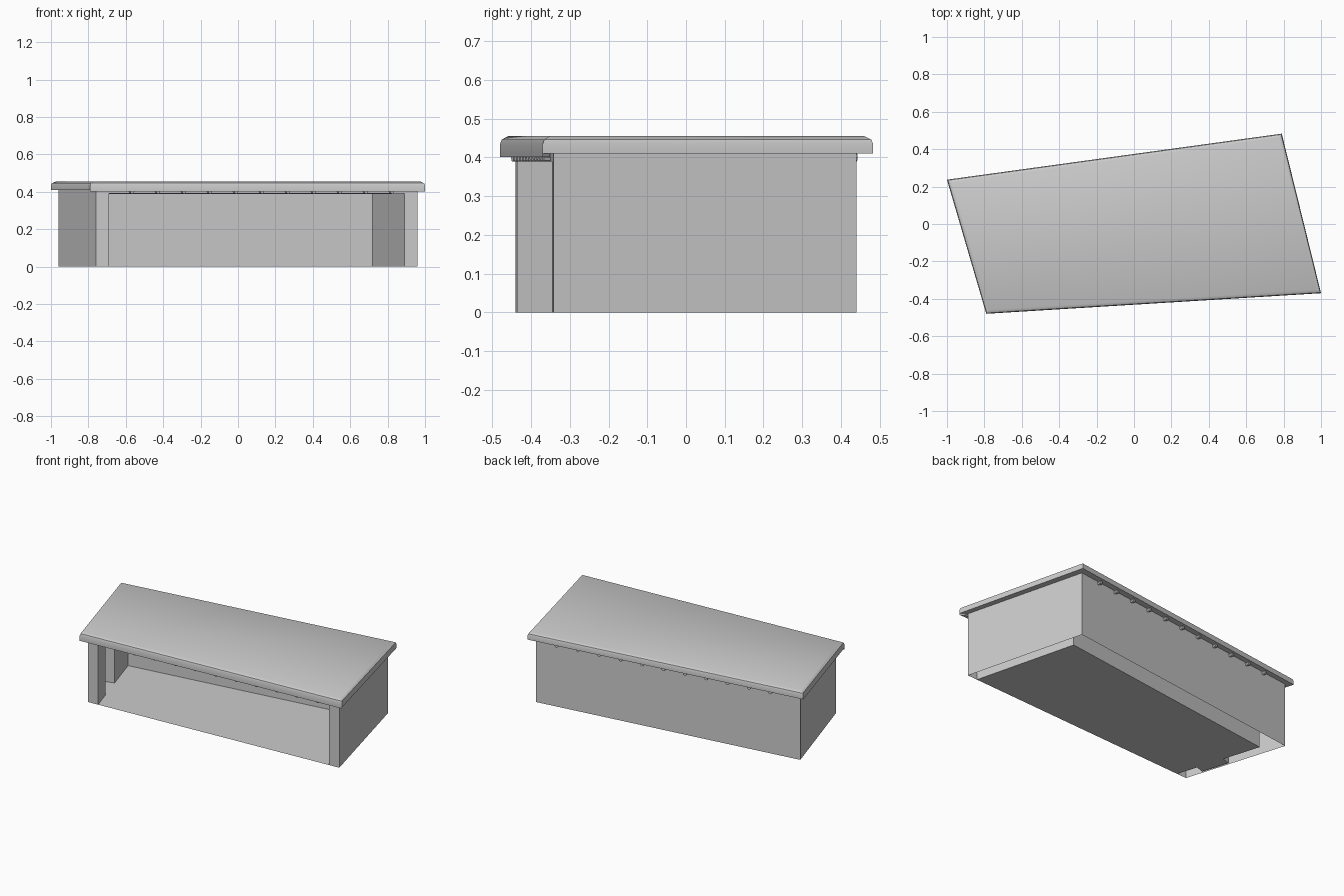
import bpy, bmesh, math
from mathutils import Vector

cube = bpy.data.objects.get("Cube")
if cube:
    bpy.data.objects.remove(cube, do_unlink=True)

grey = bpy.data.materials.new("plain grey")
grey.use_nodes = True
COLOUR = (0.6, 0.6, 0.6, 1)
grey.diffuse_color = COLOUR
grey.node_tree.nodes["Principled BSDF"].inputs["Base Color"].default_value = COLOUR


def finish(name, bm, recalc=True):
    if recalc:
        bmesh.ops.recalc_face_normals(bm, faces=bm.faces)
    mesh = bpy.data.meshes.new(name)
    bm.to_mesh(mesh)
    bm.free()
    mesh.materials.append(grey)
    obj = bpy.data.objects.new(name, mesh)
    bpy.context.collection.objects.link(obj)
    return obj


def loft(name, rings, bottom=True, top=True):
    """Join stacked counter-clockwise rings of points with quads and optional caps."""
    bm = bmesh.new()
    loops = [[bm.verts.new(p) for p in ring] for ring in rings]
    n = len(loops[0])
    for low, high in zip(loops, loops[1:]):
        for i in range(n):
            j = (i + 1) % n
            bm.faces.new((low[i], low[j], high[j], high[i]))
    if bottom:
        bm.faces.new(loops[0][::-1])
    if top:
        bm.faces.new(loops[-1])
    return finish(name, bm, recalc=False)


def at_height(points, z):
    return [(x, y, z) for x, y in points]


def inset(points, amount):
    """Move each edge of a counter-clockwise outline inwards."""
    pts = [Vector(p) for p in points]
    result = []
    for i, p in enumerate(pts):
        d1 = (p - pts[i - 1]).normalized()
        d2 = (pts[(i + 1) % len(pts)] - p).normalized()
        n1, n2 = Vector((-d1.y, d1.x)), Vector((-d2.y, d2.x))
        result.append(p + (n1 + n2) * amount / (1 + n1.dot(n2)))
    return result


WALL_TOP = 0.41
CEILING = 0.39

# Outer corners of the walls, and the room outline with a niche in one side
front_l, front_r = (-0.76, -0.44), (0.96, -0.342)
back_r, back_l = (0.76, 0.44), (-0.96, 0.21)
room = [(-0.69, -0.436), (0.89, -0.346), (0.72, 0.318), (-0.856, 0.105),
        (-0.783, -0.135), (-0.836, -0.151), (-0.783, -0.322), (-0.73, -0.306)]

# Three walls open to the front, hollow underneath
wall_outline = [front_l, room[0]] + room[:1:-1] + [room[1], front_r, back_r, back_l]
loft("walls", [at_height(wall_outline, 0), at_height(wall_outline, WALL_TOP)], bottom=False)

# Floor and ceiling fill the room
bm = bmesh.new()
bm.faces.new([bm.verts.new(p) for p in at_height(room, 0)])
finish("floor", bm, recalc=False)
loft("ceiling", [at_height(room, CEILING), at_height(room, WALL_TOP)])

# Roof slab with a rounded upper edge
roof = [(-0.79, -0.48), (1.0, -0.37), (0.79, 0.483), (-1.0, 0.237)]
profile = [(0, 0.41), (0, 0.435), (0.004, 0.446), (0.02, 0.455)]
slab = loft("roof", [at_height(inset(roof, d), z) for d, z in profile])
bpy.ops.object.select_all(action='DESELECT')
slab.select_set(True)
bpy.context.view_layer.objects.active = slab
bpy.ops.object.shade_smooth_by_angle(angle=math.radians(34))

# Thin drip strip below the front edge of the roof
inner = inset(roof, 0.02)
strip = [roof[0], roof[1], inner[1], inner[0]]
loft("front_drip_strip", [at_height(strip, 0.401), at_height(strip, 0.412)])

# Rafters run from back to front and poke out of both sides
COUNT = 11
fl, fr, br, bl = [Vector(p) for p in (front_l, front_r, back_r, back_l)]
for i in range(COUNT):
    t = 0.11 + 0.0808 * i
    front, back = fl.lerp(fr, t), bl.lerp(br, t)
    along = (back - front).normalized() * 0.02
    a, b = (front - along).to_3d(), (back + along).to_3d()
    a.z = b.z = 0.4
    bm = bmesh.new()
    bmesh.ops.create_cone(bm, cap_ends=True, segments=8, radius1=0.011,
                          radius2=0.011, depth=(b - a).length)
    rafter = finish(f"rafter_{i + 1}", bm)
    rafter.location = (a + b) / 2
    rafter.rotation_euler = (b - a).to_track_quat('Z', 'Y').to_euler()
